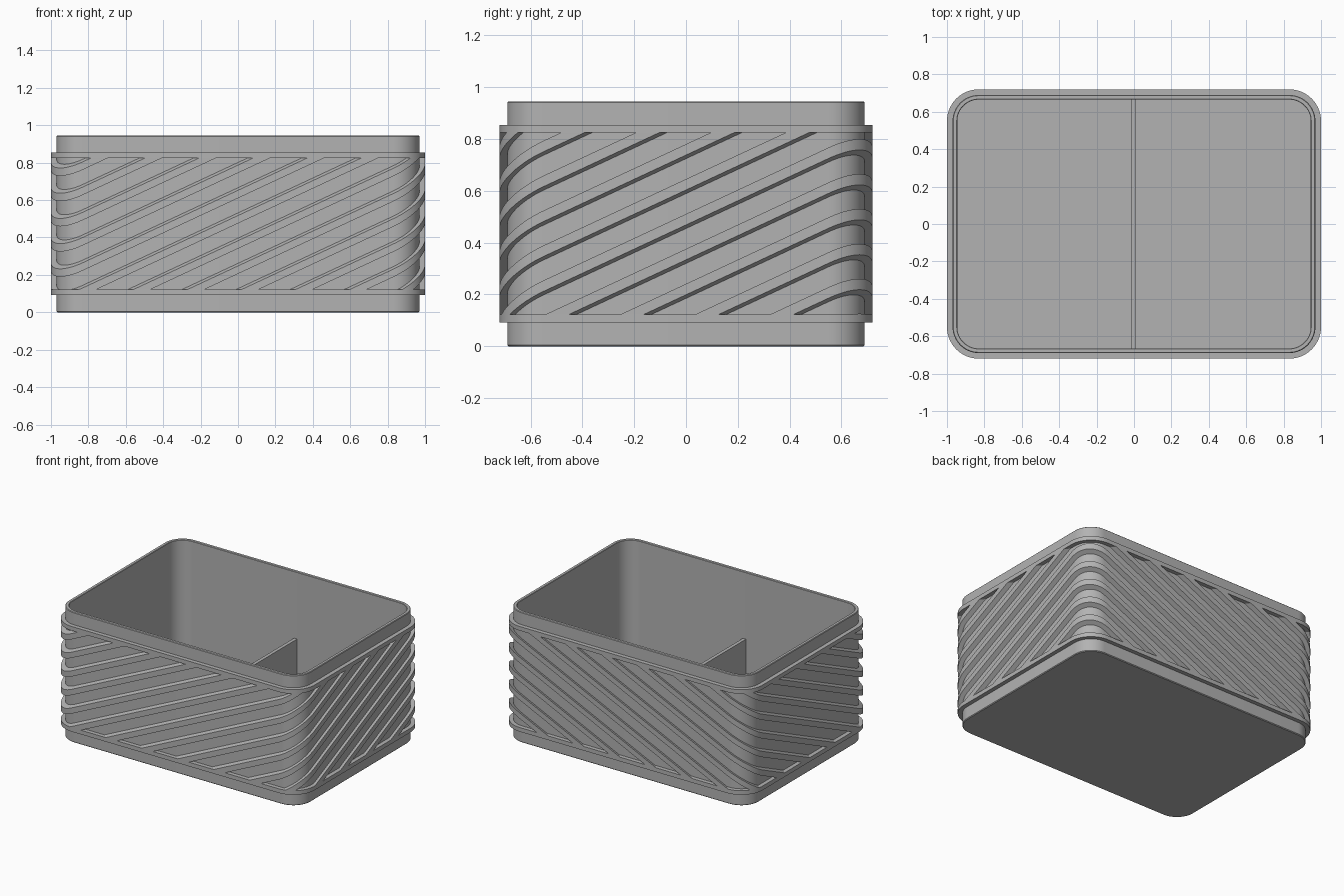
import bpy, bmesh, math

cube = bpy.data.objects.get("Cube")
if cube:
    bpy.data.objects.remove(cube)

HALF_X, HALF_Y, RADIUS = 1.0, 0.72, 0.17
WALL, INNER, HEIGHT = 0.03, 0.055, 0.945
BAND_LOW, BAND_HIGH, BAND_H = 0.092, 0.825, 0.03
SLOPE = math.tan(math.radians(25))
PITCH, RIB_H, PHASE = 0.1348, 0.042, 0.137

grey = bpy.data.materials.new("plain grey")
grey.use_nodes = True
grey.diffuse_color = (0.45, 0.45, 0.45, 1)
grey.node_tree.nodes["Principled BSDF"].inputs["Base Color"].default_value = grey.diffuse_color


def outline(inset, steps=14):
    """Rounded rectangle, moved inwards by inset."""
    r = RADIUS - inset
    points = []
    for i, (sx, sy) in enumerate([(1, 1), (-1, 1), (-1, -1), (1, -1)]):
        for j in range(steps + 1):
            a = math.pi / 2 * (i + j / steps)
            points.append((sx * (HALF_X - RADIUS) + r * math.cos(a),
                           sy * (HALF_Y - RADIUS) + r * math.sin(a)))
    return points


def loft(bm, profile, closed, tilt=0.0):
    """Sweep (inset, z) profile points around the rounded rectangle."""
    loops = [[bm.verts.new((x, y, z + tilt * (x + y))) for x, y in outline(inset)]
             for inset, z in profile]
    pairs = list(zip(loops, loops[1:]))
    if closed:
        pairs.append((loops[-1], loops[0]))
    else:
        bm.faces.new(loops[0])
        bm.faces.new(loops[-1])
    for low, high in pairs:
        for i in range(len(low)):
            n = (i + 1) % len(low)
            bm.faces.new((low[i], low[n], high[n], high[i]))


def finish(bm, name):
    bmesh.ops.recalc_face_normals(bm, faces=bm.faces)
    mesh = bpy.data.meshes.new(name)
    bm.to_mesh(mesh)
    bm.free()
    mesh.materials.append(grey)
    obj = bpy.data.objects.new(name, mesh)
    bpy.context.collection.objects.link(obj)
    bpy.ops.object.select_all(action='DESELECT')
    obj.select_set(True)
    bpy.context.view_layer.objects.active = obj
    bpy.ops.object.shade_smooth_by_angle(angle=math.radians(30))
    return obj


# Open box with a floor and softened edges
bm = bmesh.new()
loft(bm, [(WALL + 0.005, 0), (WALL, 0.005), (WALL, HEIGHT - 0.004),
          (WALL + 0.004, HEIGHT), (INNER - 0.003, HEIGHT),
          (INNER, HEIGHT - 0.003), (INNER, 0.025)], closed=False)
finish(bm, "box_shell")

# Plain bands above and below the ribs
for name, z in (("lower_band", BAND_LOW), ("upper_band", BAND_HIGH)):
    bm = bmesh.new()
    loft(bm, [(0, z), (0, z + BAND_H), (WALL + 0.01, z + BAND_H), (WALL + 0.01, z)], closed=True)
    finish(bm, name)

# Slanted ribs, trimmed inside the two bands
bm = bmesh.new()
for k in range(-6, 13):
    z = PHASE + k * PITCH
    loft(bm, [(0, z), (0, z + RIB_H), (WALL + 0.01, z + RIB_H), (WALL + 0.01, z)],
         closed=True, tilt=SLOPE)
for z, side in ((BAND_LOW + BAND_H - 0.002, -1), (BAND_HIGH + 0.002, 1)):
    bmesh.ops.bisect_plane(bm, geom=bm.verts[:] + bm.edges[:] + bm.faces[:], dist=1e-5,
                           plane_co=(0, 0, z), plane_no=(0, 0, side), clear_outer=True)
finish(bm, "slanted_ribs")

# Half-height divider across the middle
bm = bmesh.new()
bmesh.ops.create_cube(bm, size=1)
for v in bm.verts:
    v.co = (v.co.x * 0.025 - 0.003, v.co.y * 2 * (HALF_Y - INNER + 0.01),
            0.02 + (v.co.z + 0.5) * 0.44)
finish(bm, "divider")
